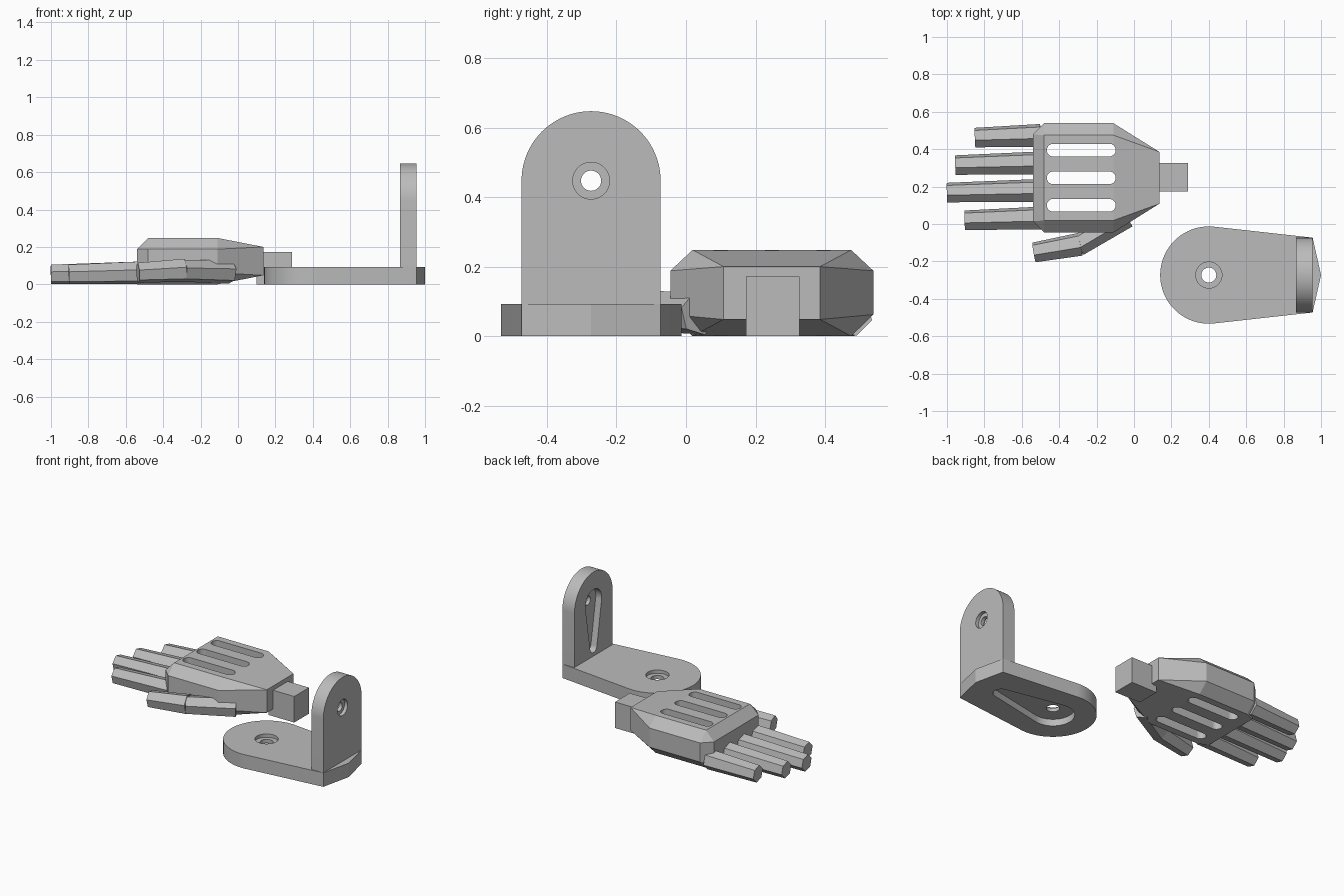
import bpy, bmesh
from math import sin, cos, acos, pi, radians
from mathutils import Vector

if "Cube" in bpy.data.objects:
    bpy.data.objects.remove(bpy.data.objects["Cube"])

grey = bpy.data.materials.new("plain grey")
grey.diffuse_color = (0.5, 0.5, 0.5, 1)
grey.use_nodes = True
grey.node_tree.nodes["Principled BSDF"].inputs["Base Color"].default_value = grey.diffuse_color


def finish(name, bm, smooth=False):
    bmesh.ops.recalc_face_normals(bm, faces=bm.faces)
    me = bpy.data.meshes.new(name)
    bm.to_mesh(me)
    bm.free()
    me.materials.append(grey)
    ob = bpy.data.objects.new(name, me)
    bpy.context.collection.objects.link(ob)
    return ob


def prism(name, pts, lo, hi, axis="z"):
    """Extrude a 2D outline along z (points x,y) or along x (points y,z)."""
    bm = bmesh.new()
    place = (lambda p, t: (p[0], p[1], t)) if axis == "z" else (lambda p, t: (t, p[0], p[1]))
    a = [bm.verts.new(place(p, lo)) for p in pts]
    b = [bm.verts.new(place(p, hi)) for p in pts]
    bm.faces.new(a)
    bm.faces.new(b)
    n = len(pts)
    for i in range(n):
        j = (i + 1) % n
        bm.faces.new((a[i], a[j], b[j], b[i]))
    return finish(name, bm)


def arc(c, r, start, end, n=32):
    return [(c[0] + r * cos(start + (end - start) * i / n),
             c[1] + r * sin(start + (end - start) * i / n)) for i in range(n + 1)]


def circle(c, r):
    return arc(c, r, 0, 2 * pi, 40)[:-1]


def slot(c1, r1, c2, r2):
    """Outline wrapped around two circles."""
    d = Vector(c2) - Vector(c1)
    turn = Vector((1, 0)).angle_signed(d) * -1
    a = acos((r1 - r2) / d.length)
    return arc(c1, r1, turn + a, turn + 2 * pi - a) + arc(c2, r2, turn - a, turn + a, 16)


def cut(ob, cutters):
    for c in cutters:
        c.hide_render = True
        m = ob.modifiers.new("cut", "BOOLEAN")
        m.operation, m.solver, m.object = "DIFFERENCE", "EXACT", c
    dg = bpy.context.evaluated_depsgraph_get()
    me = bpy.data.meshes.new_from_object(ob.evaluated_get(dg))
    ob.modifiers.clear()
    ob.data = me
    for c in cutters:
        bpy.data.objects.remove(c)


def smooth(ob):
    bpy.ops.object.select_all(action="DESELECT")
    ob.select_set(True)
    bpy.context.view_layer.objects.active = ob
    bpy.ops.object.shade_smooth_by_angle(angle=radians(25))


def hull(name, points):
    bm = bmesh.new()
    for p in points:
        bm.verts.new(p)
    bmesh.ops.convex_hull(bm, input=bm.verts)
    bmesh.ops.dissolve_limit(bm, angle_limit=0.01, verts=bm.verts, edges=bm.edges)
    return finish(name, bm)


# Bracket base: round end, tapering to a shallow point
MY = -0.273
C = (0.4, MY)
outline = arc(C, 0.26, radians(84), radians(276), 48)
outline += [(0.955, MY - 0.2), (1.0, MY), (0.955, MY + 0.2)]
base = prism("bracket_base", outline, 0, 0.092)
cut(base, [
    prism("base_slot", slot(C, 0.13, (0.8, MY), 0.05), -0.1, 0.045),
    prism("base_counterbore", circle(C, 0.07), 0.07, 0.2),
    prism("base_hole", circle(C, 0.04), -0.1, 0.2),
])
smooth(base)

# Bracket upright: arched plate
H = (MY, 0.447)
plate = arc(H, 0.2, 0, pi, 40) + [(MY - 0.2, 0.092), (MY + 0.2, 0.092)]
upright = prism("bracket_upright", plate, 0.867, 0.955, "x")
cut(upright, [
    prism("upright_slot", slot(H, 0.085, (MY, 0.15), 0.035), 0.8, 0.91, "x"),
    prism("upright_counterbore", circle(H, 0.053), 0.933, 1.1, "x"),
    prism("upright_hole", circle(H, 0.029), 0.8, 1.1, "x"),
])
smooth(upright)

# Palm: chamfered block narrowing to the wrist
PY = 0.247
pts = []
for s in (-1, 1):
    for x in (-0.48, -0.11):
        for hy, z in ((0.228, 0), (0.292, 0.062), (0.292, 0.188), (0.228, 0.248)):
            pts.append((x, PY + s * hy, z))
    for hy, z in ((0.2, 0), (0.232, 0.062), (0.232, 0.188)):
        pts.append((-0.54, PY + s * hy, z))
    for z in (0.048, 0.2):
        pts.append((0.135, PY + s * 0.139, z))
palm = hull("palm", pts)
cut(palm, [prism("palm_slot", slot((-0.432, y), 0.034, (-0.132, y), 0.034), -0.1, 0.4)
           for y in (0.1, 0.247, 0.395)])

# Wrist stub
prism("wrist_stub", [(0.1, 0.173), (0.29, 0.173), (0.29, 0.327), (0.1, 0.327)], 0, 0.172)


# Fingers and thumb: tapered six-sided rods
def rod(name, a, b, ra, rb):
    a, b = Vector(a), Vector(b)
    side = Vector((0, 0, 1)).cross(a - b).normalized()
    if side.y < 0:
        side = -side
    up = side.cross(a - b).normalized()
    if up.z < 0:
        up = -up
    pts = []
    for c, r in ((a, ra), (b, rb)):
        for k in range(6):
            t = radians(45 + 60 * k)
            pts.append(c + side * r * cos(t) + up * r * sin(t))
    return hull(name, pts)


for name, tip_x, tip_y in (("little_finger", -0.85, 0.462), ("ring_finger", -0.955, 0.315),
                           ("middle_finger", -1.0, 0.168), ("index_finger", -0.905, 0.02)):
    rod(name, (tip_x, tip_y, 0.053), (-0.5, tip_y + 0.012, 0.062), 0.054, 0.063)
rod("thumb_tip", (-0.535, -0.152, 0.062), (-0.285, -0.108, 0.075), 0.055, 0.064)
rod("thumb_base", (-0.3, -0.115, 0.072), (-0.04, 0.04, 0.066), 0.06, 0.064)
